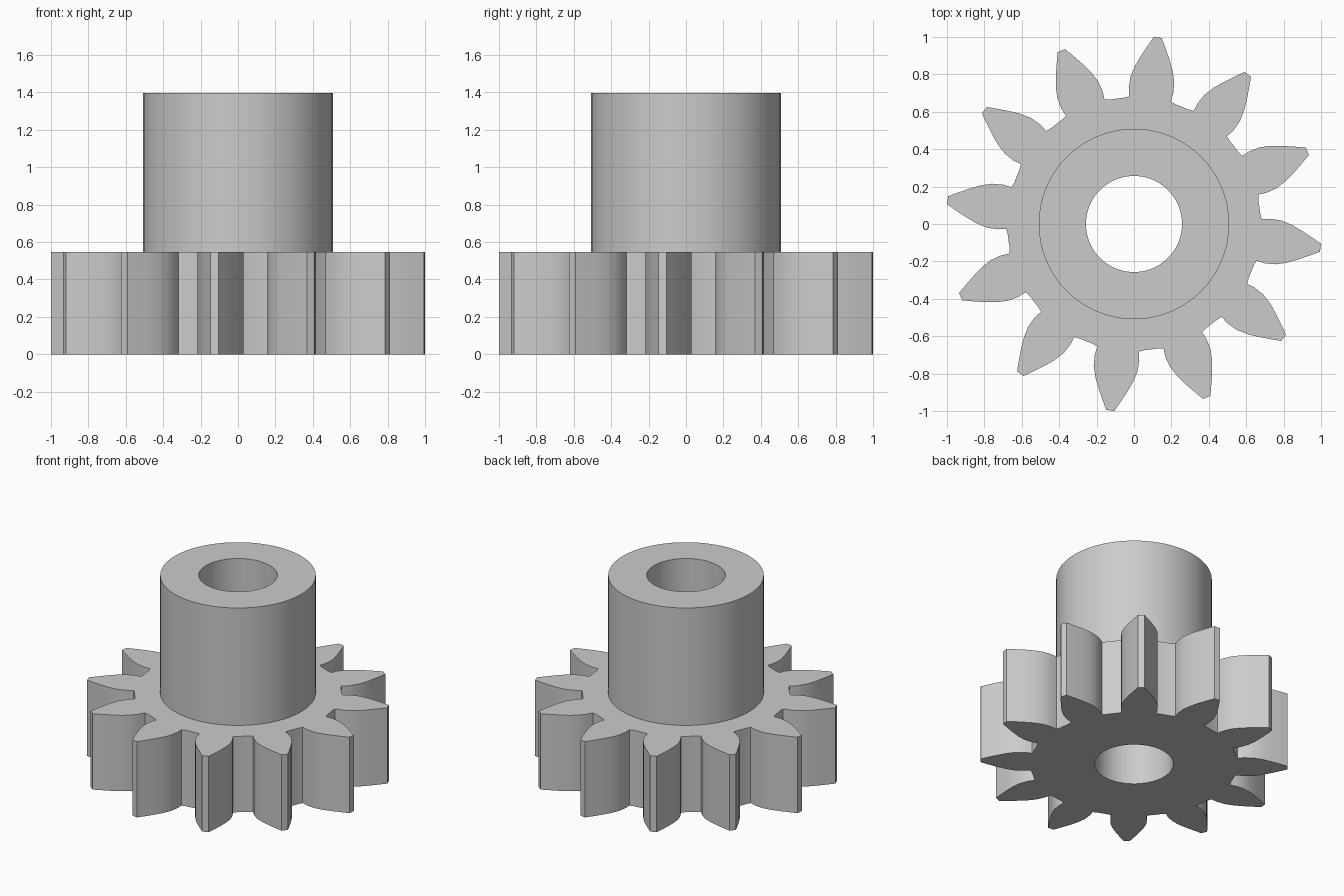
import bpy
import bmesh
from math import sin, cos, pi, radians
from mathutils import Matrix, Vector

TEETH = 12
GEAR_TOP, HUB_TOP = 0.548, 1.396
ROOT_R, HUB_R, BORE_R = 0.677, 0.509, 0.257

cube = bpy.data.objects.get("Cube")
if cube:
    bpy.data.objects.remove(cube, do_unlink=True)

# Half a tooth: distance from the axis, half width
FLANK = [(0.674, 0.112), (0.72, 0.12), (0.78, 0.118), (0.84, 0.101),
         (0.9, 0.075), (0.96, 0.045), (1.005, 0.0215)]


def circle(radius, count=72):
    return [Vector((radius * cos(2 * pi * i / count), radius * sin(2 * pi * i / count)))
            for i in range(count)]


def gear_outline():
    pitch = 2 * pi / TEETH
    half_base = radians(9.5)
    tooth = [Vector((r, -w)) for r, w in FLANK] + [Vector((r, w)) for r, w in reversed(FLANK)]
    # Short arc of the root between neighbouring teeth
    gap = pitch - 2 * half_base
    for i in range(1, 4):
        a = half_base + gap * i / 4
        tooth.append(Vector((ROOT_R * cos(a), ROOT_R * sin(a))))
    points = []
    for k in range(TEETH):
        turn = Matrix.Rotation(k * pitch - radians(7.25), 2)
        points += [turn @ p for p in tooth]
    return points


bm = bmesh.new()


def loop(points, z):
    return [bm.verts.new((p.x, p.y, z)) for p in points]


def wall(low, high):
    for i in range(len(low)):
        j = (i + 1) % len(low)
        bm.faces.new((low[i], low[j], high[j], high[i]))


def cap(outer, inner, up):
    edges = []
    for ring in (outer, inner):
        for i in range(len(ring)):
            edges.append(bm.edges.get((ring[i - 1], ring[i])))
    bmesh.ops.triangle_fill(bm, edges=edges, use_beauty=True, normal=(0, 0, up))


# Vertical walls: teeth, hub and bore
outline = gear_outline()
gear_low, gear_high = loop(outline, 0), loop(outline, GEAR_TOP)
hub_low, hub_high = loop(circle(HUB_R), GEAR_TOP), loop(circle(HUB_R), HUB_TOP)
bore_low, bore_high = loop(circle(BORE_R), 0), loop(circle(BORE_R), HUB_TOP)
wall(gear_low, gear_high)
wall(hub_low, hub_high)
wall(bore_low, bore_high)

# Flat faces: underside, gear shoulder and hub end
cap(gear_low, bore_low, -1)
cap(gear_high, hub_low, 1)
cap(hub_high, bore_high, 1)
bmesh.ops.recalc_face_normals(bm, faces=bm.faces)

mesh = bpy.data.meshes.new("pinion_gear")
bm.to_mesh(mesh)
bm.free()
gear = bpy.data.objects.new("pinion_gear", mesh)
bpy.context.collection.objects.link(gear)

# Plain grey
grey = bpy.data.materials.new("light_grey")
grey.use_nodes = True
colour = (0.6, 0.6, 0.6, 1)
grey.diffuse_color = colour
grey.node_tree.nodes["Principled BSDF"].inputs["Base Color"].default_value = colour
mesh.materials.append(grey)

bpy.ops.object.select_all(action="DESELECT")
gear.select_set(True)
bpy.context.view_layer.objects.active = gear
bpy.ops.object.shade_smooth_by_angle(angle=radians(28))
